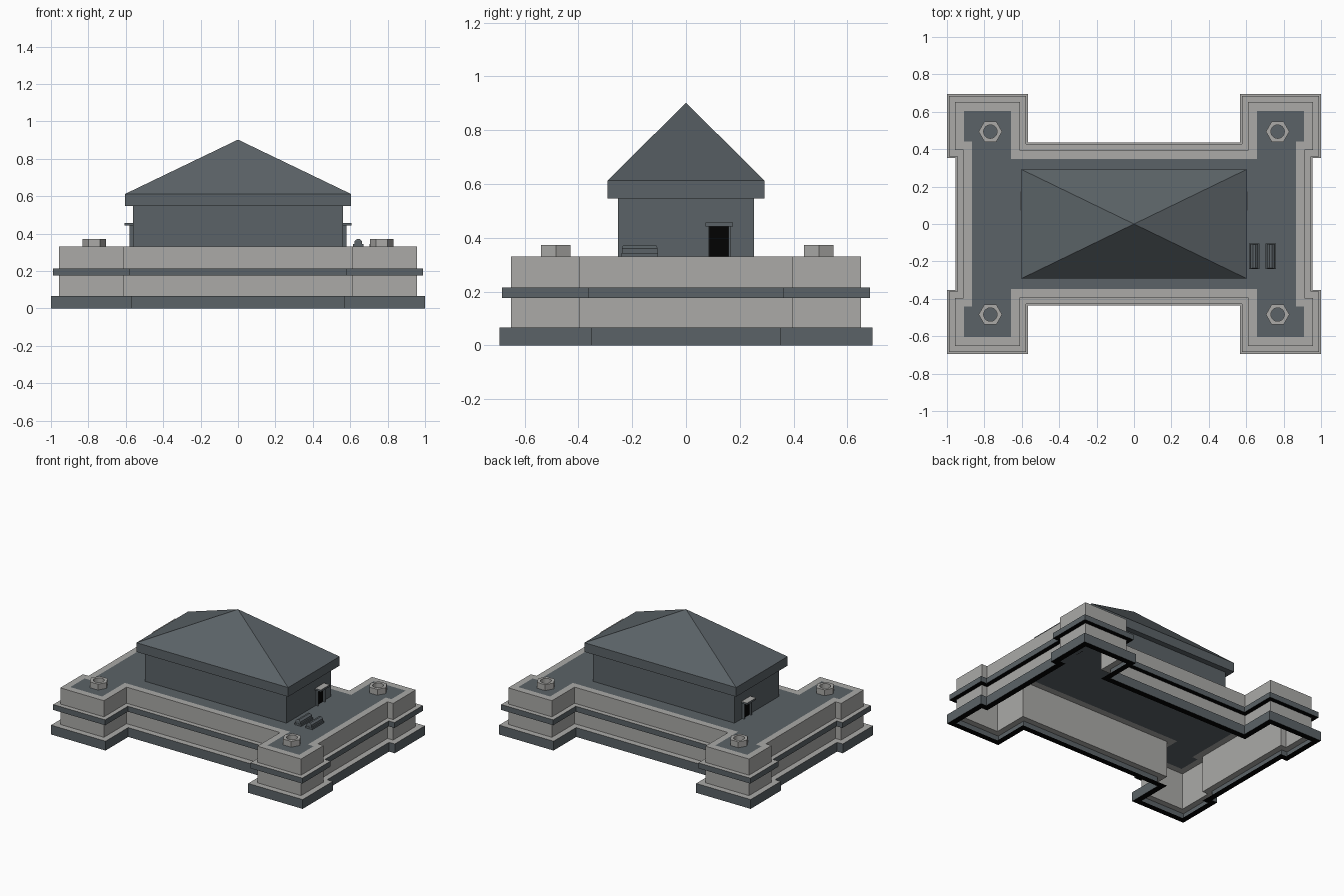
import bpy, bmesh, math

if "Cube" in bpy.data.objects:
    bpy.data.objects.remove(bpy.data.objects["Cube"])

def material(name, rgb):
    m = bpy.data.materials.new(name)
    m.diffuse_color = (*rgb, 1)
    m.use_nodes = True
    m.node_tree.nodes["Principled BSDF"].inputs["Base Color"].default_value = m.diffuse_color
    return m

MATS = [material("slate", (0.105, 0.124, 0.136)),
        material("pale_stone", (0.405, 0.402, 0.388)),
        material("black", (0.0008, 0.0008, 0.0008))]
SLATE, STONE, BLACK = 0, 1, 2

def finish(name, bm):
    me = bpy.data.meshes.new(name)
    bm.to_mesh(me)
    bm.free()
    for m in MATS:
        me.materials.append(m)
    ob = bpy.data.objects.new(name, me)
    bpy.context.collection.objects.link(ob)
    return ob

def outline(d):
    """Fort plan with four corner bastions, inset by d, counter-clockwise."""
    q = [(.955 - d, .352 + d), (1 - d, .352 + d), (1 - d, .694 - d),
         (.567 + d, .694 - d), (.567 + d, .437 - d)]
    half = q + [(-x, y) for x, y in reversed(q)]
    return half + [(-x, -y) for x, y in half]

def loft(name, profile, mats, ring=outline, cap=None, offset=(0, 0)):
    """Skin a plan ring through (inset, height) steps, one colour per step."""
    bm = bmesh.new()
    rows = [[bm.verts.new((x + offset[0], y + offset[1], z)) for x, y in ring(d)]
            for d, z in profile]
    for a, b, m in zip(rows, rows[1:], mats):
        for j in range(len(a)):
            k = (j + 1) % len(a)
            bm.faces.new((a[j], a[k], b[k], b[j])).material_index = m
    if cap is not None:
        bm.faces.new(rows[-1]).material_index = cap
    return finish(name, bm)

def box(name, x, y, z, side=SLATE, top=SLATE):
    bm = bmesh.new()
    bmesh.ops.create_cube(bm, size=1)
    for v in bm.verts:
        v.co = [r[0] + (c + .5) * (r[1] - r[0]) for c, r in zip(v.co, (x, y, z))]
    bm.normal_update()
    for f in bm.faces:
        f.material_index = top if f.normal.z > .5 else side
    return finish(name, bm)

# Fort base: plinth, wall with terrace, string course
W = .043
loft("plinth", [(W, 0), (0, 0), (0, .067), (W, .067)], [BLACK, SLATE, STONE])
loft("wall_and_terrace", [(W, .067), (W, .33), (.09, .33)], [STONE, STONE], cap=SLATE)
loft("string_course", [(W, .175), (.01, .175), (.01, .214), (W, .214)],
     [BLACK, SLATE, STONE])

# House walls
box("house_walls", (-.562, .562), (-.252, .252), (.33, .546))

# Hipped roof with thick eaves
def roof_ring(t):
    s = 1 - t
    return [(.603 * s, -.292 * s), (.603 * s, .292 * s),
            (-.603 * s, .292 * s), (-.603 * s, -.292 * s)]
roof = loft("roof", [(.999, .546), (0, .546), (0, .612), (1, .902)], [SLATE] * 3, roof_ring)
bm = bmesh.new()
bm.from_mesh(roof.data)
bmesh.ops.remove_doubles(bm, verts=bm.verts, dist=.002)
bm.to_mesh(roof.data)
bm.free()

# Doors on both gable ends
for s, side in ((1, "right"), (-1, "left")):
    span = lambda a, b: sorted((s * a, s * b))
    box(side + "_door_opening", span(.56, .566), (.088, .158), (.33, .442), BLACK, BLACK)
    for i, y in enumerate((.081, .158)):
        box(f"{side}_door_jamb_{i}", span(.56, .58), (y, y + .007), (.33, .442))
    box(side + "_door_lintel", span(.56, .608), (.072, .174), (.442, .456), SLATE, STONE)

# Hexagonal turret caps with round wells; the inner rings become circles
def cap_ring(d):
    pts = []
    for i in range(24):
        a = i * math.pi / 12
        local = a % (math.pi / 3) - math.pi / 6
        r = .063 * math.cos(math.pi / 6) / math.cos(local) if d == 0 else d
        pts.append((r * math.cos(a), r * math.sin(a)))
    return pts
for x in (-.768, .768):
    for y in (-.484, .494):
        loft("turret_cap", [(0, .33), (0, .372), (.036, .372), (.036, .331)],
             [STONE] * 3, cap_ring, cap=SLATE, offset=(x, y))

# Two ridged skylights on the right terrace
def skylight_ring(d):
    return [(.027 - d, -.068 + d / 4), (.027 - d, .068 - d / 4),
            (-.027 + d, .068 - d / 4), (-.027 + d, -.068 + d / 4)]
for x in (.643, .731):
    loft("skylight", [(0, .33), (0, .343), (.007, .343), (.007, .36), (.021, .371)],
         [SLATE] * 4, skylight_ring, cap=SLATE, offset=(x, -.172))
